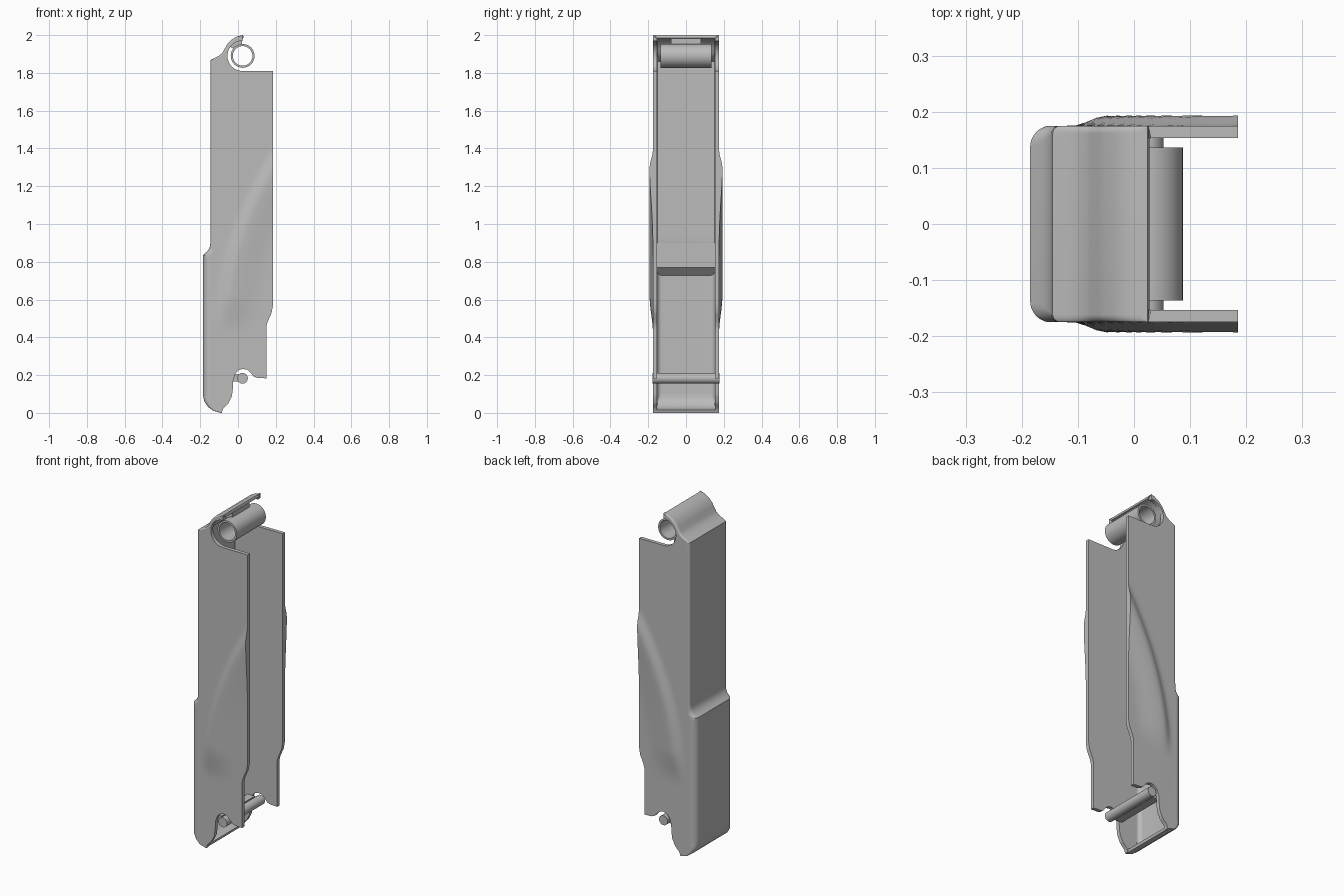
import bpy, bmesh, math
from mathutils import Vector

cube = bpy.data.objects.get("Cube")
if cube:
    bpy.data.objects.remove(cube, do_unlink=True)

grey = bpy.data.materials.new("plain grey")
grey.use_nodes = True
COLOUR = (0.5, 0.5, 0.5, 1)
grey.diffuse_color = COLOUR
grey.node_tree.nodes["Principled BSDF"].inputs["Base Color"].default_value = COLOUR

HALF, INNER, WEB = 0.175, 0.153, 0.016   # outer and inner half widths, back thickness


def make_object(name, bm, angle=30):
    bmesh.ops.recalc_face_normals(bm, faces=bm.faces)
    mesh = bpy.data.meshes.new(name)
    bm.to_mesh(mesh)
    bm.free()
    mesh.materials.append(grey)
    obj = bpy.data.objects.new(name, mesh)
    bpy.context.collection.objects.link(obj)
    bpy.ops.object.select_all(action="DESELECT")
    obj.select_set(True)
    bpy.context.view_layer.objects.active = obj
    bpy.ops.object.shade_smooth_by_angle(angle=math.radians(angle))


def extrude_y(bm, distance):
    """Thicken all faces along y and return the new vertices."""
    out = bmesh.ops.extrude_face_region(bm, geom=bm.faces[:])
    moved = [v for v in out["geom"] if isinstance(v, bmesh.types.BMVert)]
    bmesh.ops.translate(bm, verts=moved, vec=(0, distance, 0))
    return moved


def prism(name, outline, half, angle=30):
    bm = bmesh.new()
    bm.faces.new([bm.verts.new((x, -half, z)) for x, z in outline])
    extrude_y(bm, 2 * half)
    make_object(name, bm, angle)


def circle(cx, cz, r, n, start=0, sweep=2 * math.pi):
    return [(cx + r * math.cos(start + sweep * i / n),
             cz + r * math.sin(start + sweep * i / n)) for i in range(n)]


def ease(t):
    t = max(0, min(1, t))
    return t * t * (3 - 2 * t)


def bulge(x, z):
    """Curved ridge swelling out of each side wall."""
    ridge = -0.06 + 0.24 * max(0, (z - 0.45) / 0.84) ** 2
    height = 0.018 * ease((z - 0.42) / 0.2)
    d = x - ridge
    return height * ease(1 + d / 0.055 if d < 0 else 1 - d / 0.19)


# Spine of the back, from the hooked top down to the rounded foot
SPINE = [(0.024, 2.0), (-0.005, 1.993), (-0.032, 1.978), (-0.056, 1.953),
         (-0.072, 1.925), (-0.085, 1.904), (-0.105, 1.888), (-0.145, 1.868),
         (-0.145, 0.91), (-0.149, 0.878), (-0.162, 0.856), (-0.185, 0.836),
         (-0.185, 0.09), (-0.178, 0.06), (-0.158, 0.031), (-0.13, 0.011), (-0.09, 0.0)]


def resample(points, step):
    result = []
    for a, b in zip(points, points[1:]):
        a, b = Vector(a), Vector(b)
        n = max(1, math.ceil((b - a).length / step))
        result += [a.lerp(b, i / n) for i in range(n)]
    return result + [Vector(points[-1])]


PATH = resample(SPINE, 0.02)


def corner(p):
    """Radius of the rounded back corner at a spine point."""
    base = 0.014 + 0.026 * ease((0.9 - p.y) / 0.08)
    return min(base, 0.026 - p.x, 0.004 + 0.4 * p.y)


def section(x0, z, half, radius):
    """Back row with both rounded corners."""
    side = []
    for i in range(11):
        a = math.pi / 2 * i / 10
        side.append((x0 + radius * (1 - math.sin(a)), half - radius * (1 - math.cos(a))))
    return [(x, y, z) for x, y in side] + [(x, -y, z) for x, y in reversed(side)]


def back_panel():
    bm = bmesh.new()
    outer, inner = [], []
    for i, p in enumerate(PATH):
        t = (PATH[min(i + 1, len(PATH) - 1)] - PATH[max(i - 1, 0)]).normalized()
        q = p + Vector((-t.y, t.x)) * WEB
        r = corner(p)
        outer.append([bm.verts.new(c) for c in section(p.x, p.y, HALF, r)])
        inner.append([bm.verts.new(c)
                      for c in section(q.x, q.y, INNER, max(r - WEB, 0.003))])
    for grid in (outer, inner):
        for a, b in zip(grid, grid[1:]):
            for j in range(len(a) - 1):
                bm.faces.new((a[j], a[j + 1], b[j + 1], b[j]))
    # Close the rim between the two skins
    rims = [(outer[0], inner[0]), (outer[-1], inner[-1])]
    rims += [([r[k] for r in outer], [r[k] for r in inner]) for k in (0, -1)]
    for a, b in rims:
        for k in range(len(a) - 1):
            bm.faces.new((a[k], a[k + 1], b[k + 1], b[k]))
    make_object("back_panel", bm)


# Open edge of a side wall: foot, pin notch, long edge, tube recess
EDGE = [(-0.08, 0.02), (-0.05, 0.052), (-0.032, 0.09), (-0.027, 0.13),
        (-0.025, 0.175), (-0.014, 0.208), (0.005, 0.227), (0.025, 0.233),
        (0.052, 0.228), (0.07, 0.208), (0.084, 0.192), (0.102, 0.185),
        (0.15, 0.183), (0.15, 0.455), (0.156, 0.48), (0.178, 0.53),
        (0.185, 0.57), (0.185, 1.81)]
EDGE += circle(0.024, 1.89, 0.08, 24, -math.pi / 2, -math.pi)
EDGE += [(0.024, 1.97)]


def side_wall(name, sign):
    bm = bmesh.new()
    outline = [(p.x + corner(p), p.y) for p in PATH] + EDGE
    bm.faces.new([bm.verts.new((x, sign * INNER, z)) for x, z in outline])
    # Grid the panel finely enough to carry the ridge
    cuts = [((0, 0, 0.4013 + 0.03 * i), (0, 0, 1)) for i in range(36)]
    cuts += [((-0.1213 + 0.018 * i, 0, 0), (1, 0, 0)) for i in range(17)]
    for point, normal in cuts:
        bmesh.ops.bisect_plane(bm, geom=bm.verts[:] + bm.edges[:] + bm.faces[:],
                               dist=0.00001, plane_co=point, plane_no=normal)
    for v in extrude_y(bm, sign * (HALF - INNER)):
        v.co.y += sign * bulge(v.co.x, v.co.z)
    make_object(name, bm)


back_panel()
side_wall("front_side_wall", -1)
side_wall("rear_side_wall", 1)

# Hollow hinge tube
bm = bmesh.new()
rings = []
for r, y in ((0.063, -0.136), (0.063, 0.136), (0.052, 0.136), (0.052, -0.136)):
    rings.append([bm.verts.new((x, y, z)) for x, z in circle(0.0245, 1.89, r, 32)])
for k in range(4):
    a, b = rings[k], rings[(k + 1) % 4]
    for i in range(32):
        j = (i + 1) % 32
        bm.faces.new((a[i], a[j], b[j], b[i]))
make_object("hinge_tube", bm)

# Rib holding the tube under the hook
prism("hook_rib", [(-0.03, 1.93), (0.0, 1.948), (0.02, 1.952), (0.02, 1.972),
                   (0.02, 1.99), (-0.01, 1.98), (-0.05, 1.95)], 0.08)

# Cross pin through the lower notch
prism("cross_pin", circle(0.024, 0.183, 0.029, 10), 0.178, 40)

# Bar beside the pin
prism("cross_bar", [(-0.045, 0.165), (0.002, 0.165), (0.002, 0.207), (-0.045, 0.207)], 0.156)

# Sloped thickening inside the back step
prism("inner_step", [(-0.172, 0.725), (-0.128, 0.77), (-0.128, 0.9), (-0.14, 0.87),
                     (-0.172, 0.83)], 0.154)
